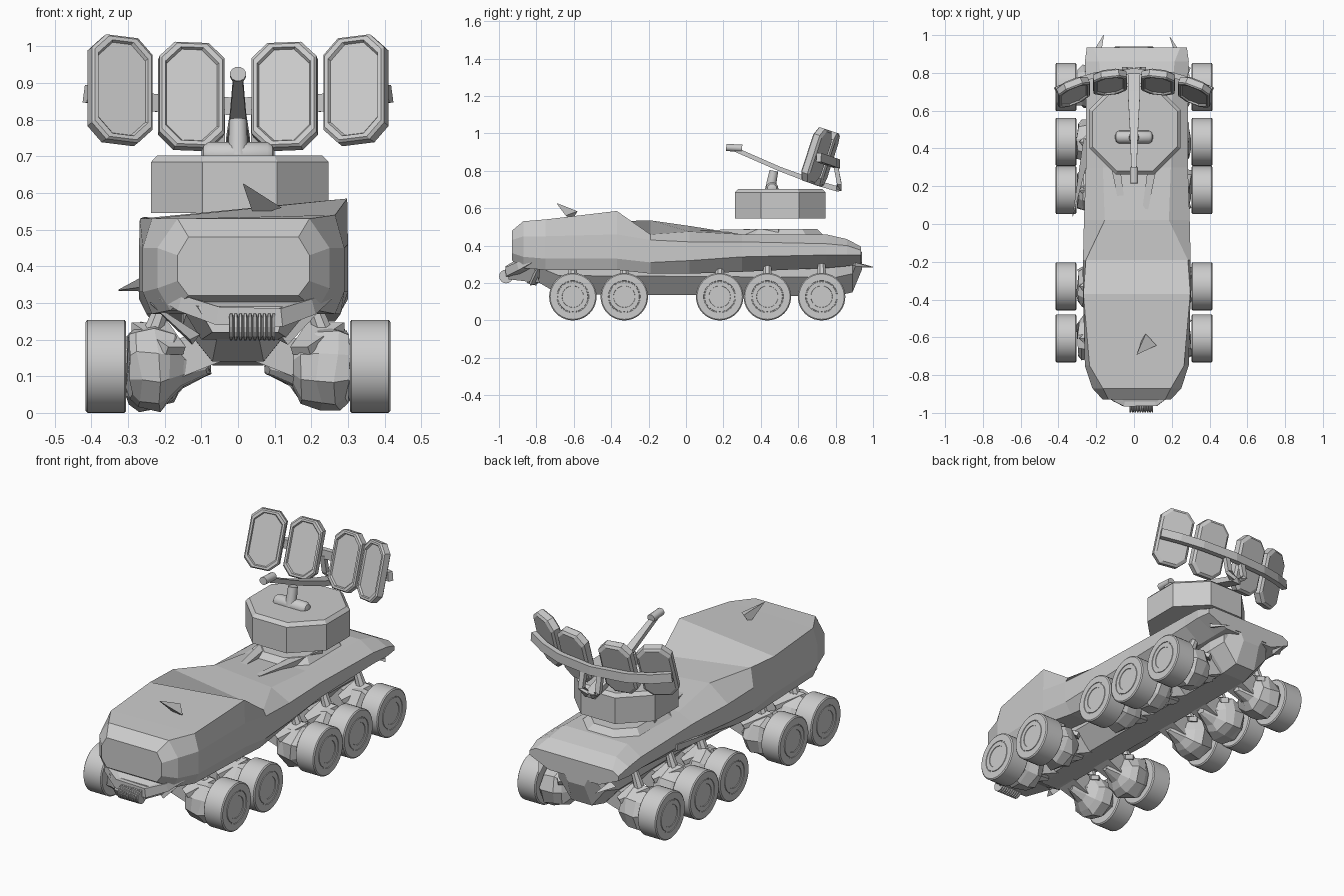
import bpy, bmesh, math, random
from mathutils import Vector, Matrix

random.seed(4)
cube = bpy.data.objects.get("Cube")
if cube:
    bpy.data.objects.remove(cube)

GREY = (0.6, 0.6, 0.6, 1)
grey = bpy.data.materials.new("plain grey")
grey.use_nodes = True
grey.diffuse_color = GREY
grey.node_tree.nodes["Principled BSDF"].inputs["Base Color"].default_value = GREY


def finish(name, bm, smooth=False):
    bmesh.ops.recalc_face_normals(bm, faces=bm.faces)
    mesh = bpy.data.meshes.new(name)
    bm.to_mesh(mesh)
    bm.free()
    mesh.materials.append(grey)
    ob = bpy.data.objects.new(name, mesh)
    bpy.context.collection.objects.link(ob)
    if smooth:
        bpy.ops.object.select_all(action="DESELECT")
        ob.select_set(True)
        bpy.context.view_layer.objects.active = ob
        bpy.ops.object.shade_smooth_by_angle(angle=math.radians(35))


def loft(name, rings, smooth=False):
    """Skin a list of equal-length rings and cap both ends."""
    bm = bmesh.new()
    loops = [[bm.verts.new(p) for p in ring] for ring in rings]
    n = len(loops[0])
    for a, b in zip(loops, loops[1:]):
        for i in range(n):
            j = (i + 1) % n
            bm.faces.new((a[i], a[j], b[j], b[i]))
    bm.faces.new(loops[0])
    bm.faces.new(loops[-1])
    finish(name, bm, smooth)


def lathe_x(name, profile, centre, sides=32, smooth=True, jitter=0):
    """Turn (x, radius) pairs about the x axis."""
    cx, cy, cz = centre
    rings = []
    for x, r in profile:
        ring = []
        for i in range(sides):
            a = math.tau * i / sides
            k = r * (1 + random.uniform(-jitter, jitter / 3))
            dx = random.uniform(-jitter, jitter) * 0.06
            ring.append((cx + x + dx, cy + k * math.cos(a), cz + k * math.sin(a)))
        rings.append(ring)
    loft(name, rings, smooth)


def beam(name, path, sides=4, smooth=False):
    """Tube through (point, half width, half height) stations."""
    pts = [Vector(p) for p, w, h in path]
    rings = []
    for i, (p, w, h) in enumerate(path):
        d = (pts[min(i + 1, len(pts) - 1)] - pts[max(i - 1, 0)]).normalized()
        up = Vector((0, 0, 1)) if abs(d.z) < 0.9 else Vector((0, 1, 0))
        side = d.cross(up).normalized()
        up = side.cross(d)
        ring = []
        for k in range(sides):
            a = math.tau * (k + 0.5) / sides
            grow = 1.414 if sides == 4 else 1
            ring.append(pts[i] + side * w * grow * math.cos(a) + up * h * grow * math.sin(a))
        rings.append(ring)
    loft(name, rings, smooth)


# Faceted hull: y, roof half width, side half width, belly half width,
# roof z on the left, roof z on the right, side z, low z, belly z
HULL = [
    (-0.93, .15, .18, .15, .48, .48, .43, .36, .32),
    (-0.87, .18, .235, .20, .53, .53, .45, .34, .28),
    (-0.75, .25, .275, .25, .54, .53, .45, .33, .27),
    (-0.37, .283, .285, .265, .585, .53, .46, .33, .27),
    (-0.19, .27, .285, .25, .46, .535, .43, .31, .25),
    (0.02, .17, .28, .22, .475, .505, .42, .32, .25),
    (0.30, .18, .27, .19, .46, .46, .42, .34, .26),
    (0.75, .19, .27, .17, .46, .46, .41, .35, .28),
    (0.86, .20, .275, .16, .435, .435, .40, .35, .29),
    (0.935, .23, .265, .15, .395, .395, .375, .35, .30),
]
rings = []
for y, top, side, low, zl, zr, zs, zm, zb in HULL:
    c = 0.015
    rings.append([(c + top, y, zl), (c + side, y, zs), (c + side, y, zm), (c + low, y, zb),
                  (c - low, y, zb), (c - side, y, zm), (c - side, y, zs), (c - top, y, zr)])
loft("hull", rings)

# Keel under the hull
rings = []
for y, low, high, z in [(-.85, .05, .12, .24), (-.68, .07, .15, .14), (.80, .07, .16, .13),
                        (.89, .06, .14, .15), (.94, .05, .10, .27)]:
    rings.append([(low, y, z), (high, y, z + .1), (high, y, .31),
                  (-high, y, .31), (-high, y, z + .1), (-low, y, z)])
loft("keel", rings)

# Wheels, hub casings and suspension, five a side
R = 0.127
TYRE = [(-.055, .07), (-.055, R - .006), (-.050, R), (.051, R), (.056, R - .006), (.056, .086),
        (.053, .085), (.053, .081), (.056, .080), (.056, .058), (.053, .057), (.053, .01)]
HUB = [(.08, .02), (.15, .06), (.18, .10), (.22, .120), (.27, .12), (.297, .10)]
for n, y in enumerate((-.605, -.33, .18, .435, .725)):
    for s, word in ((1, "left"), (-1, "right")):
        tag = f"{word}_{n + 1}"
        lathe_x("wheel_" + tag, [(s * x, r) for x, r in TYRE], (s * .36, y, R), 40)
        lathe_x("hub_" + tag, [(s * x, r) for x, r in HUB], (0, y, .125), 9, False, .16)
        beam("axle_arm_" + tag, [((0, y, .20), .06, .05), ((s * .07, y, .185), .06, .05),
                                 ((s * .17, y, .145), .05, .05), ((s * .24, y, .13), .06, .06)])
        beam("suspension_strut_" + tag, [((s * .24, y, .20), .03, .03),
                                         ((s * .20, y, .31), .02, .02)], 8)
        # Jagged guard plates above the hub
        beam("hub_guard_" + tag, [((s * .17, y - .09, .17), .03, .012),
                                  ((s * .24, y, .235), .05, .012),
                                  ((s * .17, y + .09, .18), .02, .012)])

# Nose: bent bumper, chin plate and ribbed roller
beam("bumper", [((-.20, -.83, .32), .02, .01), ((-.14, -.88, .30), .035, .022),
                ((-.05, -.925, .265), .04, .025), ((.11, -.925, .26), .04, .025),
                ((.18, -.87, .29), .04, .022), ((.24, -.81, .32), .02, .01)])
loft("chin_plate", [[(-.18, -.83, .33), (.22, -.83, .33), (.14, -.78, .20), (-.10, -.78, .20)],
                    [(-.11, -.94, .29), (.13, -.94, .29), (.11, -.95, .22), (-.07, -.95, .22)]])
ribs = []
for i in range(10):
    ribs += [(i * .013, .026), (i * .013 + .003, .037), (i * .013 + .009, .037)]
lathe_x("ribbed_roller", ribs, (-.025, -.962, .235), 16, False)


def spike(name, tip, base, width):
    beam(name, [(base, width, width * .6), (tip, .002, .002)], 3)


# Roof fin, tail spikes and side shards
spike("roof_fin", (.015, -.69, .625), (.075, -.61, .56), .055)
spike("left_tail_spike", (.19, .99, .285), (.24, .90, .30), .02)
spike("right_tail_spike", (-.16, 1.0, .285), (-.19, .90, .30), .03)
spike("right_side_shard", (-.325, .04, .335), (-.25, .45, .35), .035)
for s, word in ((1, "left"), (-1, "right")):
    spike(word + "_front_shard", (s * .24, -.78, .30), (s * .12, -.82, .20), .035)
    # Deck ridges beside the turret
    beam(word + "_deck_ridge", [((s * .06, .08, .475), .015, .008), ((s * .13, .50, .47), .03, .02)])


# Eight-sided turret and its ring on the deck
def octagon(hx, y0, y1, cut, z, cx=0):
    pts = []
    for sx, sy in ((1, 1), (-1, 1), (-1, -1), (1, -1)):
        y = y1 if sy > 0 else y0
        pair = [(cx + sx * hx, y - sy * cut, z), (cx + sx * (hx - cut), y, z)]
        pts += pair if sx * sy > 0 else pair[::-1]
    return pts


loft("turret", [octagon(.242, .262, .745, .14, .545, .005), octagon(.242, .262, .745, .14, .685, .005),
                octagon(.225, .28, .727, .13, .703, .005)])
loft("turret_ring", [octagon(.19, .25, .75, .1, .44), octagon(.14, .31, .70, .08, .49)])

# Cradle, post and feed arm
lathe_x("cradle", [(-.10, .008), (-.094, .025), (-.08, .034), (.08, .034), (.094, .025), (.10, .008)],
        (0, .46, .705), 16)
beam("post", [((0, .45, .70), .028, .028), ((0, .47, .80), .024, .024)], 16, True)
beam("feed_arm", [((0, .26, .915), .013, .012), ((0, .50, .81), .022, .012),
                  ((0, .70, .735), .033, .014), ((0, .82, .70), .03, .014)])
beam("feed_head", [((0, .215, .925), .022, .02), ((0, .30, .92), .022, .02)], 12, True)
for s, word in ((1, "left"), (-1, "right")):
    beam(word + "_arm_brace", [((s * .015, .815, .70), .014, .012), ((s * .05, .82, .73), .014, .012),
                               ((s * .05, .80, .83), .014, .012)])

# Curved rail behind the reflectors, tipped back with them
beam("reflector_rail", [((x, y, 1.12 - .35 * y), .014, .024) for x, y in
                        ((-.415, .71), (-.32, .755), (-.20, .79), (0, .81), (.20, .79), (.32, .755), (.415, .71))])


# Four reflector panels with recessed faces
def panel(name, centre, turn):
    placed = (Matrix.Translation(centre) @ Matrix.Rotation(math.radians(-18), 4, "X")
              @ Matrix.Rotation(math.radians(turn), 4, "Z"))
    rings = []
    for grow, depth in ((-.012, .025), (0, .015), (0, -.018), (-.006, -.025), (-.016, -.025), (-.02, -.016)):
        flat = octagon(.089 + grow, -.15 - grow, .15 + grow, .042, 0)
        rings.append([placed @ Vector((x, depth, z)) for x, z, _ in flat])
    loft(name, rings)


for s, word in ((1, "left"), (-1, "right")):
    panel(word + "_outer_reflector", (s * .323, .70, .88), -s * 22)
    panel(word + "_inner_reflector", (s * .128, .752, .863), -s * 7)
